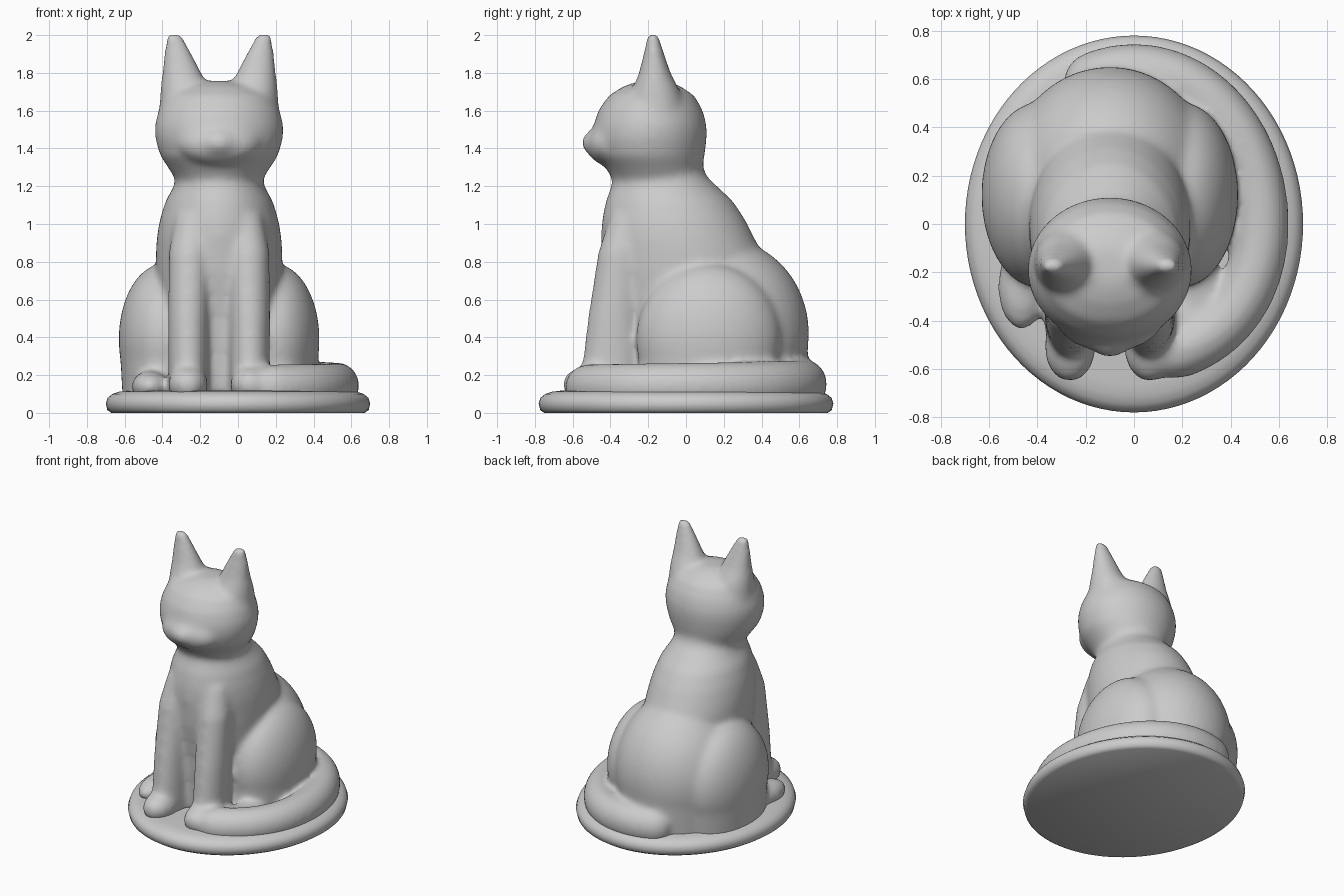
import bpy, bmesh, math
from mathutils import Vector, Matrix

cube = bpy.data.objects.get("Cube")
if cube:
    bpy.data.objects.remove(cube, do_unlink=True)

clay = bpy.data.materials.new("light_grey_clay")
clay.use_nodes = True
colour = (0.6, 0.6, 0.6, 1)
clay.diffuse_color = colour
clay.node_tree.nodes["Principled BSDF"].inputs["Base Color"].default_value = colour

X, Y, Z = Vector((1, 0, 0)), Vector((0, 1, 0)), Vector((0, 0, 1))
CAT_X = -0.1


def ball(bm, centre, radii):
    bmesh.ops.create_uvsphere(bm, u_segments=40, v_segments=24, radius=1,
                              matrix=Matrix.LocRotScale(centre, None, radii))


def loft(bm, rings, sides=48):
    """Skin ellipses given as (centre, first half axis, second half axis)."""
    loops = []
    for centre, a, b in rings:
        angles = [math.tau * i / sides for i in range(sides)]
        loops.append([bm.verts.new(centre + a * math.cos(t) + b * math.sin(t)) for t in angles])
    for low, high in zip(loops, loops[1:]):
        for i in range(sides):
            j = (i + 1) % sides
            bm.faces.new((low[i], low[j], high[j], high[i]))
    bm.faces.new(loops[0][::-1])
    bm.faces.new(loops[-1])


def stack(bm, rows):
    """Level rings from (height, front y, back y, half width)."""
    loft(bm, [(Vector((0, (f + b) / 2, z)), X * w, Y * (b - f) / 2) for z, f, b, w in rows])


def limb(bm, rows):
    """Level rings from (x, y, z, half width, half depth)."""
    loft(bm, [(Vector((x, y, z)), X * w, Y * d) for x, y, z, w, d in rows])


def finish(name, bm, x=0):
    bmesh.ops.recalc_face_normals(bm, faces=bm.faces[:])
    mesh = bpy.data.meshes.new(name)
    bm.to_mesh(mesh)
    bm.free()
    mesh.materials.append(clay)
    mesh.shade_smooth()
    mesh.set_sharp_from_angle(angle=math.radians(50))
    obj = bpy.data.objects.new(name, mesh)
    obj.location.x = x
    bpy.context.collection.objects.link(obj)
    return obj


# Oval plinth with a rounded rim
bm = bmesh.new()
rim = [(0, 0.03), (0.015, 0.008), (0.05, 0), (0.08, 0.01), (0.1, 0.035), (0.112, 0.07), (0.118, 0.12)]
loft(bm, [(Z * z, X * (0.7 - inset), Y * (0.78 - inset)) for z, inset in rim], 96)
finish("plinth", bm)

# Cat, fused from simple volumes
bm = bmesh.new()
# Torso and neck
stack(bm, [(0.1, -0.37, 0.4, 0.3), (0.5, -0.4, 0.42, 0.32), (0.75, -0.44, 0.42, 0.335),
           (0.85, -0.445, 0.4, 0.335), (0.93, -0.45, 0.36, 0.33), (1.02, -0.445, 0.315, 0.315),
           (1.12, -0.425, 0.25, 0.285), (1.2, -0.395, 0.165, 0.24), (1.25, -0.38, 0.11, 0.228),
           (1.33, -0.37, 0.08, 0.23)])
# Head, muzzle and nose
stack(bm, [(1.22, -0.38, 0.085, 0.22), (1.29, -0.42, 0.085, 0.265), (1.36, -0.475, 0.098, 0.312),
           (1.45, -0.495, 0.11, 0.338), (1.52, -0.49, 0.11, 0.341), (1.6, -0.465, 0.09, 0.322),
           (1.68, -0.41, 0.045, 0.28), (1.73, -0.33, -0.03, 0.19), (1.757, -0.25, -0.1, 0.08)])
ball(bm, (0, -0.4, 1.425), (0.22, 0.128, 0.12))
ball(bm, (0, -0.465, 1.43), (0.1, 0.088, 0.075))
# Rump
ball(bm, (0, 0.2, 0.42), (0.43, 0.452, 0.5))
limb(bm, [(0, 0.19, 0.06, 0.4, 0.44), (0, 0.2, 0.42, 0.42, 0.45)])

for s in (-1, 1):
    # Ear
    limb(bm, [(0.165 * s, -0.155, 1.56, 0.155, 0.16), (0.18 * s, -0.16, 1.7, 0.132, 0.13),
              (0.197 * s, -0.165, 1.8, 0.105, 0.085), (0.217 * s, -0.17, 1.9, 0.075, 0.056),
              (0.24 * s, -0.175, 2.01, 0.04, 0.028)])
    # Front leg and paw
    limb(bm, [(0.13 * s, -0.3, 1.05, 0.1, 0.1), (0.155 * s, -0.345, 0.85, 0.112, 0.12),
              (0.163 * s, -0.38, 0.5, 0.108, 0.14), (0.163 * s, -0.39, 0.25, 0.106, 0.16),
              (0.163 * s, -0.4, 0.06, 0.106, 0.16)])
    ball(bm, (0.165 * s, -0.51, 0.15), (0.107, 0.145, 0.1))
    # Thigh and hind paw
    ball(bm, (0.295 * s, 0.12, 0.39), (0.237, 0.385, 0.4))
    limb(bm, [(0.29 * s, 0.11, 0.06, 0.22, 0.35), (0.295 * s, 0.12, 0.39, 0.234, 0.38)])
    ball(bm, (0.365 * s, -0.26, 0.14), (0.1, 0.18, 0.085))

# Web between the left paws and the tail
ball(bm, (0.37, -0.4, 0.12), (0.2, 0.18, 0.1))

# Tail curling round from the back to the front paws
rings = []
steps = 60
for i in range(steps + 1):
    t = i / steps
    angle = math.radians(119 - 201 * t)
    out = Vector((math.cos(angle), math.sin(angle), 0))
    end = math.sin(min(1, 0.45 + 12 * t, 0.45 + 8 * (1 - t)) * math.pi / 2)
    depth = 0.63 if out.y > 0 else 0.63 + 0.075 * out.y
    centre = Vector((0.525 * out.x - CAT_X, depth * out.y, 0.155 - 0.02 * t))
    rings.append((centre, out * 0.117 * end, Z * (0.13 - 0.01 * t) * end))
loft(bm, rings, 24)

# Sit the cat inside the plinth
for v in bm.verts:
    v.co.z = max(v.co.z, 0.05)
cat = finish("seated_cat", bm, CAT_X)
remesh = cat.modifiers.new("fuse", "REMESH")
remesh.mode = "VOXEL"
remesh.voxel_size = 0.016
remesh.use_smooth_shade = True
smooth = cat.modifiers.new("soften", "SMOOTH")
smooth.factor = 0.5
smooth.iterations = 22
